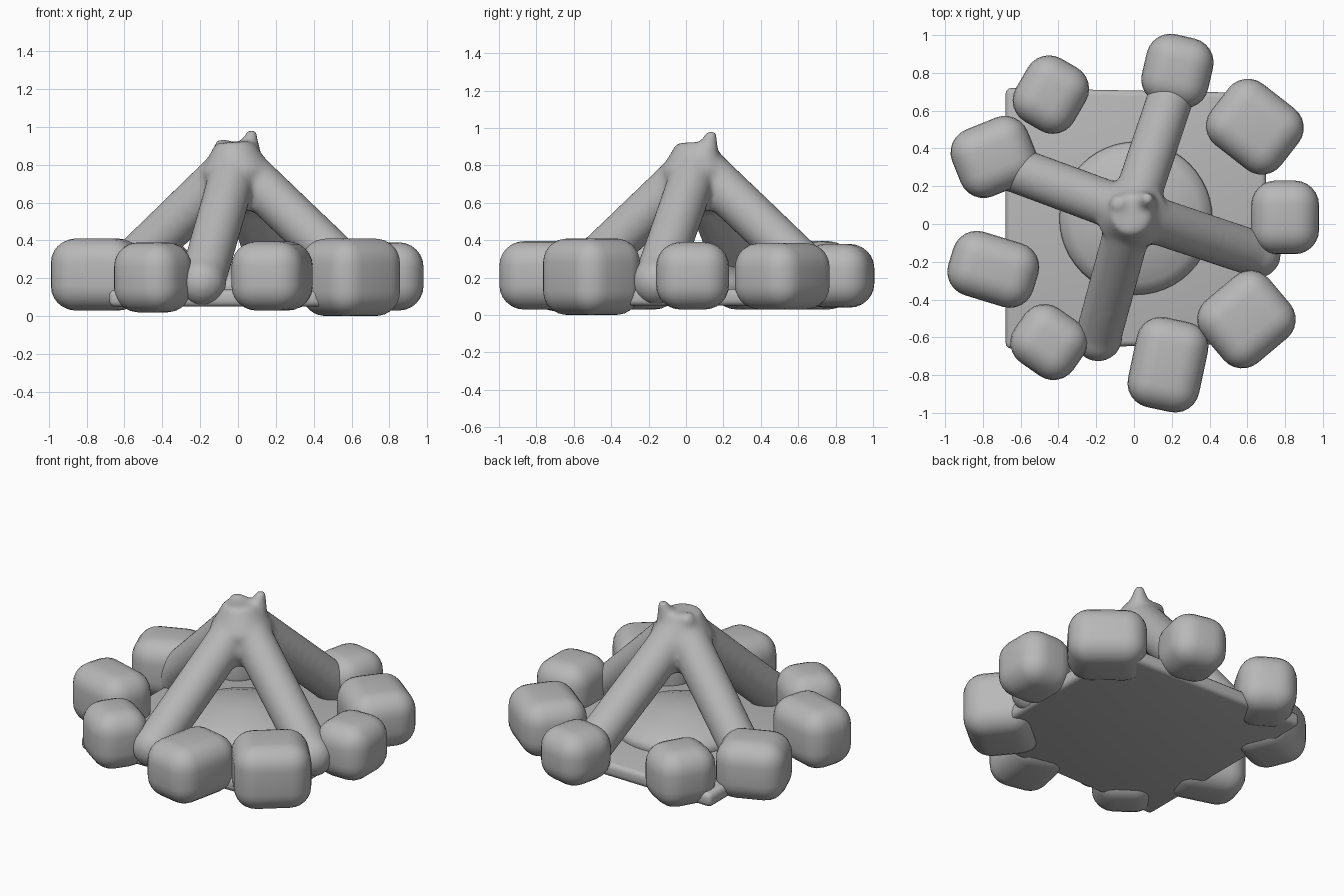
import bpy, bmesh, math
from mathutils import Vector, Matrix

if "Cube" in bpy.data.objects:
    bpy.data.objects.remove(bpy.data.objects["Cube"])

stone_grey = bpy.data.materials.new("stone_grey")
stone_grey.diffuse_color = (0.48, 0.48, 0.48, 1)
stone_grey.use_nodes = True
stone_grey.node_tree.nodes["Principled BSDF"].inputs["Base Color"].default_value = stone_grey.diffuse_color


def make_object(name, bm):
    mesh = bpy.data.meshes.new(name)
    bmesh.ops.recalc_face_normals(bm, faces=bm.faces)
    for f in bm.faces:
        f.smooth = True
    bm.to_mesh(mesh)
    bm.free()
    obj = bpy.data.objects.new(name, mesh)
    mesh.materials.append(stone_grey)
    bpy.context.collection.objects.link(obj)
    return obj


def rounded_box(name, centre, size, angle, radius, segments=6, taper=1.0):
    """Bevelled box; taper narrows the +x side."""
    bm = bmesh.new()
    bmesh.ops.create_cube(bm, size=1)
    bmesh.ops.scale(bm, vec=size, verts=bm.verts)
    for v in bm.verts:
        if v.co.x > 0:
            v.co.y *= taper
    bmesh.ops.bevel(bm, geom=bm.edges[:], offset=radius, segments=segments,
                    profile=0.5, affect='EDGES')
    obj = make_object(name, bm)
    obj.location = centre
    obj.rotation_euler.z = math.radians(angle)
    return obj


def add_cone(bm, a, b, r1, r2, sides=24):
    a, b = Vector(a), Vector(b)
    d = b - a
    m = Matrix.Translation((a + b) / 2) @ d.to_track_quat('Z', 'Y').to_matrix().to_4x4()
    bmesh.ops.create_cone(bm, cap_ends=True, segments=sides, radius1=r1,
                          radius2=r2, depth=d.length, matrix=m)


def add_ball(bm, centre, radius):
    bmesh.ops.create_uvsphere(bm, u_segments=24, v_segments=14, radius=radius,
                              matrix=Matrix.Translation(centre))


# Ring of stones: x, y, width, depth, turn, bottom, top
stones = [
    (0.23, 0.81, 0.36, 0.375, -13, 0.04, 0.38),
    (0.64, 0.515, 0.47, 0.41, -38, 0.03, 0.385),
    (0.80, 0.035, 0.36, 0.39, 0, 0.03, 0.39),
    (0.595, -0.505, 0.46, 0.43, 40, 0.00, 0.41),
    (0.18, -0.745, 0.385, 0.485, -12, 0.03, 0.395),
    (-0.45, -0.625, 0.38, 0.35, -35, 0.02, 0.39),
    (-0.745, -0.24, 0.47, 0.35, -17, 0.03, 0.41),
    (-0.74, 0.355, 0.43, 0.38, 22, 0.03, 0.405),
    (-0.44, 0.685, 0.355, 0.385, -30, 0.03, 0.395),
]
for i, (x, y, w, d, turn, lo, hi) in enumerate(stones):
    rounded_box(f"ring_stone_{i + 1}", (x, y, (lo + hi) / 2), (w, d, hi - lo), turn, 0.13)

# Square ground slab
rounded_box("ground_slab", (0.01, 0.03, 0.095), (1.38, 1.38, 0.09), 0, 0.03, 3, 0.96)

# Domed ash mound in the middle
profile = [(0.39, 0.11), (0.405, 0.15), (0.395, 0.185), (0.34, 0.22),
           (0.24, 0.255), (0.12, 0.285), (0, 0.295)]
bm = bmesh.new()
vs = [bm.verts.new((r, 0, z)) for r, z in profile]
es = [bm.edges.new(p) for p in zip(vs, vs[1:])]
bmesh.ops.spin(bm, geom=vs + es, cent=(0, 0, 0), axis=(0, 0, 1),
               angle=math.tau, steps=48)
bmesh.ops.remove_doubles(bm, verts=bm.verts, dist=0.0005)
ash = make_object("ash_mound", bm)
ash.location = (0.01, 0.03, 0)

# Four leaning logs with rounded feet, fused together at the tip
bm = bmesh.new()
tip = Vector((-0.01, 0.06, 0.81))
for foot in [(-0.19, -0.60, 0.18), (-0.66, 0.30, 0.18),
             (0.21, 0.72, 0.18), (0.65, -0.16, 0.18)]:
    add_cone(bm, foot, tip, 0.123, 0.125)
    add_ball(bm, foot, 0.13)
add_cone(bm, (-0.01, 0.05, 0.56), (-0.01, 0.05, 0.77), 0.14, 0.19)
add_cone(bm, (-0.01, 0.05, 0.77), (-0.02, 0.05, 0.92), 0.19, 0.10)
# Stubby log ends sticking out of the top
add_cone(bm, (0.04, 0.09, 0.78), (0.075, 0.14, 0.985), 0.10, 0.025)
add_cone(bm, (-0.06, 0.08, 0.80), (-0.09, 0.12, 0.93), 0.09, 0.035)
logs = make_object("leaning_logs", bm)
remesh = logs.modifiers.new("fuse", 'REMESH')
remesh.mode = 'VOXEL'
remesh.voxel_size = 0.016
remesh.use_smooth_shade = True
smooth = logs.modifiers.new("soften", 'SMOOTH')
smooth.factor = 0.5
smooth.iterations = 14
